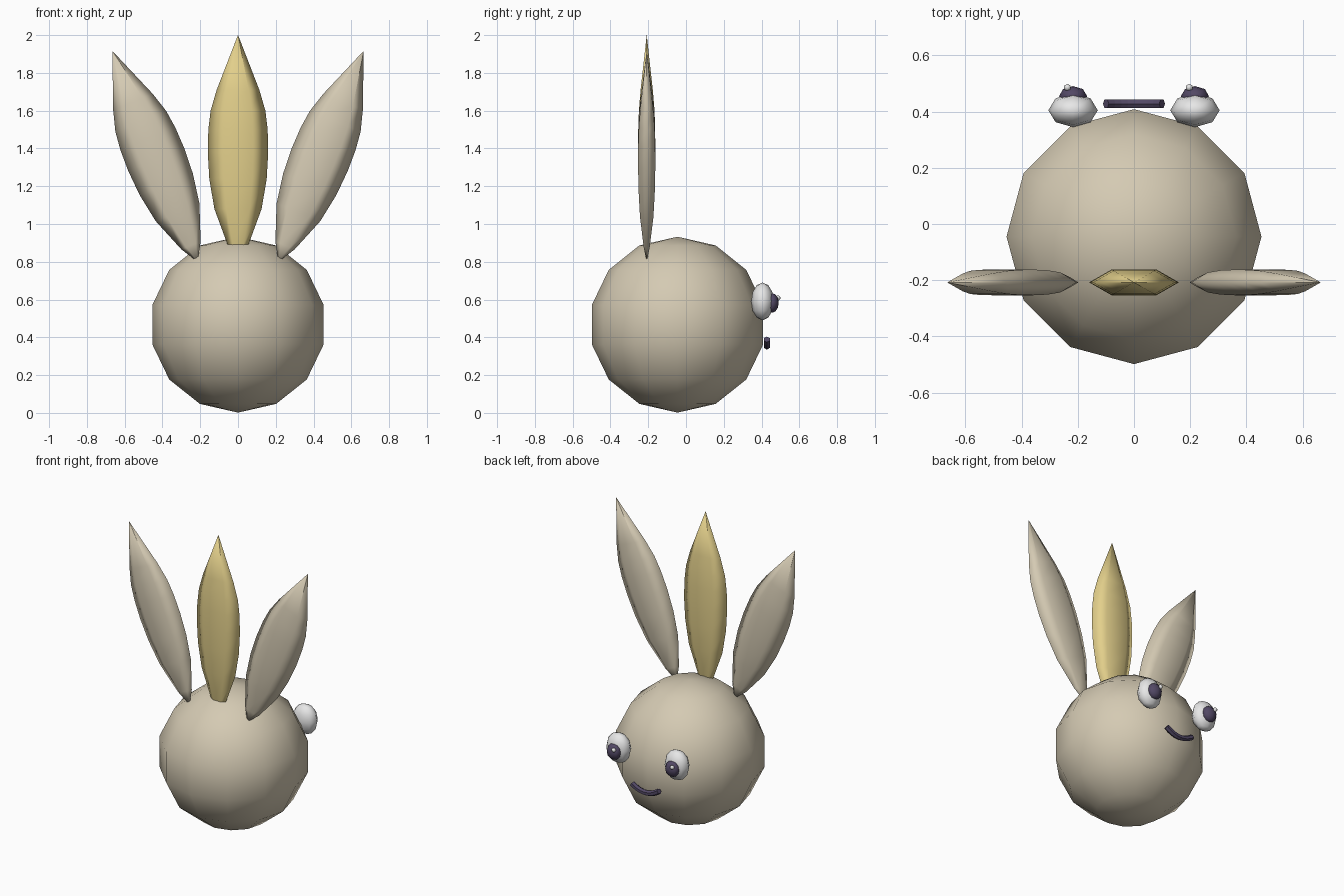
import bpy, bmesh, math
from mathutils import Matrix, Vector

if "Cube" in bpy.data.objects:
    bpy.data.objects.remove(bpy.data.objects["Cube"])


def material(name, rgb):
    m = bpy.data.materials.new(name)
    m.diffuse_color = (*rgb, 1)
    m.use_nodes = True
    m.node_tree.nodes["Principled BSDF"].inputs["Base Color"].default_value = m.diffuse_color
    return m


BEIGE = material("beige", (0.66, 0.59, 0.45))
GOLD = material("gold", (0.77, 0.63, 0.26))
WHITE = material("white", (0.80, 0.80, 0.80))
DARK = material("dark purple", (0.085, 0.065, 0.13))


def finish(name, bm, mat, smooth=True):
    bmesh.ops.recalc_face_normals(bm, faces=bm.faces)
    for f in bm.faces:
        f.smooth = smooth
    me = bpy.data.meshes.new(name)
    bm.to_mesh(me)
    bm.free()
    me.materials.append(mat)
    ob = bpy.data.objects.new(name, me)
    bpy.context.collection.objects.link(ob)
    return ob


def ball(name, centre, radii, segs, rings, mat):
    bm = bmesh.new()
    bmesh.ops.create_uvsphere(bm, u_segments=segs, v_segments=rings, radius=1)
    bm.transform(Matrix.Translation(centre) @ Matrix.Diagonal((*radii, 1)))
    return finish(name, bm, mat)


def loft(bm, rings):
    loops = [[bm.verts.new(p) for p in r] for r in rings]
    n = len(loops[0])
    for a, b in zip(loops, loops[1:]):
        for i in range(n):
            j = (i + 1) % n
            bm.faces.new((a[i], a[j], b[j], b[i]))
    bm.faces.new(loops[0])
    bm.faces.new(loops[-1])


# Round body
ball("body", (0, -0.045, 0.467), (0.4655,) * 3, 12, 7, BEIGE)

# Leaf-shaped ears with a flat hexagonal section: (height, half width)
PROFILE = [(0, 0.008), (0.08, 0.055), (0.27, 0.125), (0.43, 0.152), (0.57, 0.16),
           (0.69, 0.157), (0.79, 0.145), (0.90, 0.113), (1.19, 0.0005)]


def ear(name, base, tilt, mat):
    bm = bmesh.new()
    angles = [math.radians(60 * i) for i in range(6)]
    loft(bm, [[(w * math.cos(a), 0.33 * w * math.sin(a), h) for a in angles]
              for h, w in PROFILE])
    bm.transform(Matrix.Translation(base) @ Matrix.Rotation(math.radians(tilt), 4, 'Y'))
    finish(name, bm, mat)


ear("middle_ear", (0, -0.208, 0.81), 0, GOLD)
for side, s in (("right", 1), ("left", -1)):
    ear(side + "_ear", (s * 0.219, -0.208, 0.812), s * 22, BEIGE)
    # Eyes, pupils and highlights
    ball(side + "_eye", (s * 0.217, 0.405, 0.59), (0.088, 0.06, 0.1), 8, 6, WHITE)
    ball(side + "_pupil", (s * 0.217, 0.455, 0.582), (0.05, 0.036, 0.052), 8, 6, DARK)
    ball(side + "_highlight", (s * 0.217 - 0.02, 0.486, 0.608), (0.014,) * 3, 6, 5, WHITE)

# Smiling mouth: hexagonal tube along a shallow arc
bm = bmesh.new()
rings = []
for i in range(9):
    t = -1 + i / 4
    c = Vector((0.1 * t, 0.428, 0.353 + 0.036 * t * t))
    nrm = Vector((-0.072 * t, 0, 0.1)).normalized()
    rings.append([c + 0.018 * (nrm * math.cos(a) + Vector((0, 1, 0)) * math.sin(a))
                  for a in (math.radians(60 * k) for k in range(6))])
loft(bm, rings)
finish("mouth", bm, DARK, smooth=False)
